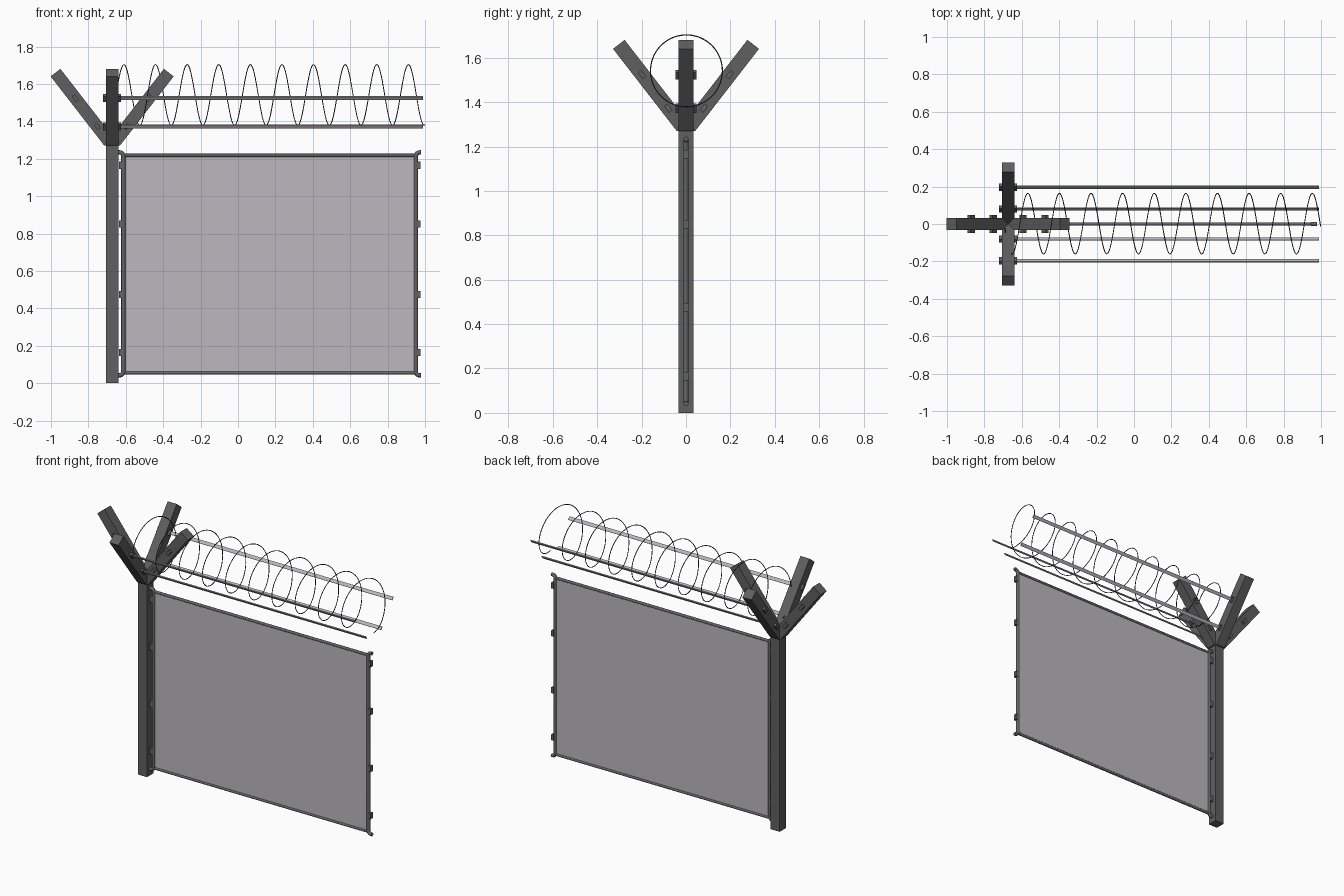
import bpy, bmesh, math
from mathutils import Matrix, Vector

if "Cube" in bpy.data.objects:
    bpy.data.objects.remove(bpy.data.objects["Cube"])

PX = -0.673                      # post centre
LEAN = math.radians(37.8)        # arm lean from vertical
BASE_Z = 1.27
HALF = 0.033


def material(name, rgb):
    m = bpy.data.materials.new(name)
    m.diffuse_color = (*rgb, 1)
    m.use_nodes = True
    m.node_tree.nodes["Principled BSDF"].inputs["Base Color"].default_value = m.diffuse_color
    return m


STEEL = material("dark grey steel", (0.115, 0.115, 0.115))
FRAME = material("frame grey", (0.13, 0.13, 0.135))
PANEL = material("pale grey panel", (0.50, 0.48, 0.52))
WIRE = material("dark wire", (0.06, 0.06, 0.06))


def add_mesh(name, bm, mat):
    bmesh.ops.recalc_face_normals(bm, faces=bm.faces)
    me = bpy.data.meshes.new(name)
    bm.to_mesh(me)
    bm.free()
    me.materials.append(mat)
    ob = bpy.data.objects.new(name, me)
    bpy.context.collection.objects.link(ob)
    return ob


def box(name, size, matrix, mat):
    bm = bmesh.new()
    bmesh.ops.create_cube(bm, size=1, matrix=matrix @ Matrix.Diagonal((*size, 1)))
    return add_mesh(name, bm, mat)


def tube(name, points, radius, mat, sides_res=2):
    cu = bpy.data.curves.new(name, 'CURVE')
    cu.dimensions = '3D'
    cu.bevel_depth = radius
    cu.bevel_resolution = sides_res
    cu.use_fill_caps = True
    sp = cu.splines.new('POLY')
    sp.points.add(len(points) - 1)
    for p, co in zip(sp.points, points):
        p.co = (*co, 1)
        p.radius = 1
    sp.use_smooth = True
    cu.materials.append(mat)
    ob = bpy.data.objects.new(name, cu)
    bpy.context.collection.objects.link(ob)
    return ob


# Post
box("post", (2 * HALF, 2 * HALF, BASE_Z), Matrix.Translation((PX, 0, BASE_Z / 2)), STEEL)

# Four leaning arms, cut level at the foot, with pegs and wire strips
d = Vector((math.sin(LEAN), 0, math.cos(LEAN)))
n = Vector((math.cos(LEAN), 0, -math.sin(LEAN)))
foot = HALF / math.cos(LEAN)
tip = d * 0.494
profile = [Vector((-foot, 0, 0)), Vector((foot, 0, 0)), tip + n * HALF, tip - n * HALF]
for i in range(4):
    turn = Matrix.Translation((PX, 0, BASE_Z)) @ Matrix.Rotation(i * math.pi / 2, 4, 'Z')
    bm = bmesh.new()
    face = bm.faces.new([bm.verts.new(p + Vector((0, -HALF, 0))) for p in profile])
    ext = bmesh.ops.extrude_face_region(bm, geom=[face])
    new_verts = [v for v in ext["geom"] if isinstance(v, bmesh.types.BMVert)]
    bmesh.ops.translate(bm, vec=(0, 2 * HALF, 0), verts=new_verts)
    bmesh.ops.transform(bm, matrix=turn, verts=bm.verts)
    add_mesh(f"arm_{i}", bm, STEEL)
    for j, out in enumerate((0.08, 0.197)):
        rise = out / math.tan(LEAN)
        place = turn @ Matrix.Translation((out, 0, rise)) @ Matrix.Rotation(LEAN, 4, 'Y')
        box(f"peg_{i}_{j}", (0.02, 0.096, 0.038), place, STEEL)
        if i % 2:                # strips run only from the front and back arms
            x0, x1 = PX, 0.99
            centre = place.translation.copy()
            centre.x = (x0 + x1) / 2
            side = place.to_3x3().to_4x4()
            box(f"strip_{i}_{j}", (0.006, x1 - x0, 0.022),
                Matrix.Translation(centre) @ side, PANEL)

# Coiled wire
STEPS, X0, X1, PITCH = 480, -0.69, 0.998, 0.169
coil = []
for k in range(STEPS + 1):
    x = X0 + (X1 - X0) * k / STEPS
    a = 2 * math.pi * (x - 0.911) / PITCH
    coil.append((x, 0.002 + 0.162 * math.sin(a), 1.541 + 0.162 * math.cos(a)))
tube("coiled_wire", coil, 0.0025, WIRE, 1)

# Panel sheet
L, R, B, T = -0.613, 0.951, 0.055, 1.218
box("panel_sheet", (R - L, 0.005, T - B),
    Matrix.Translation(((L + R) / 2, 0, (T + B) / 2)), PANEL)

# Frame: straight rails, and uprights whose ends bend outwards
for name, z in (("bottom_rail", B), ("top_rail", T)):
    tube(name, [(L, 0, z), (R, 0, z)], 0.009, FRAME)
BEND = 0.02
for name, x, s in (("left_upright", L, -1), ("right_upright", R, 1)):
    def elbow(z, up):
        return [(x + s * BEND * (1 - math.cos(t)), 0, z + up * BEND * (math.sin(t) - 1))
                for t in (k * math.pi / 10 for k in range(6))]
    low, high = elbow(0.042, -1), elbow(1.234, 1)
    end = x + s * 0.027
    tube(name, [(end, 0, 0.042)] + low[::-1] + high + [(end, 0, 1.234)], 0.0115, FRAME)
    # Clips along the upright
    for j, z in enumerate((0.165, 0.475, 0.85, 1.165)):
        box(f"{name}_clip_{j}", (0.018, 0.022, 0.038),
            Matrix.Translation((x + s * 0.0145, 0, z)), FRAME)
